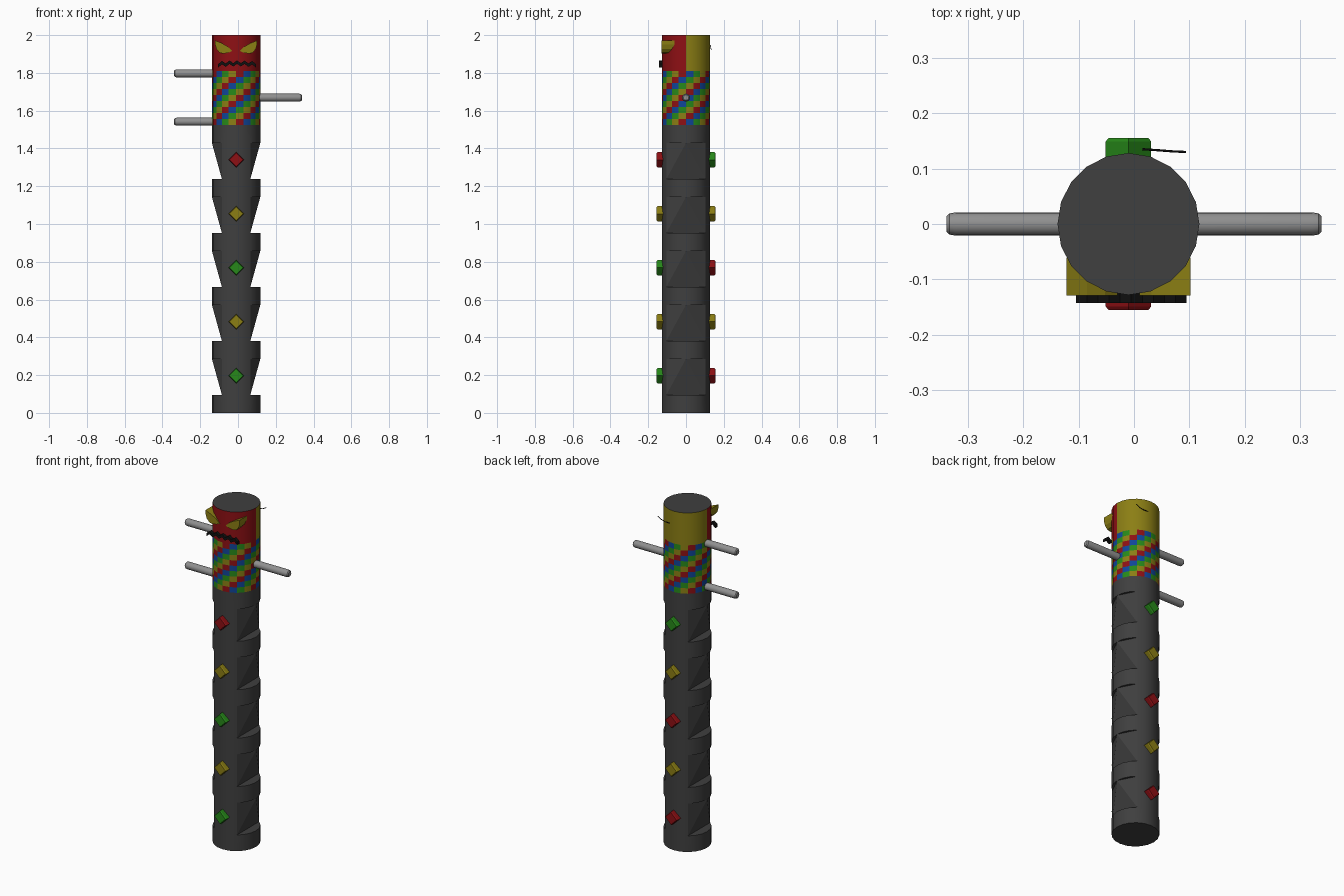
import bpy, bmesh, math
from mathutils import Vector

cube = bpy.data.objects.get("Cube")
if cube:
    bpy.data.objects.remove(cube)

CX, R, SIDES, U = -0.01, 0.128, 20, 2 / 21   # axis, radius, facets, height module


def material(name, rgb):
    m = bpy.data.materials.new(name)
    m.use_nodes = True
    m.diffuse_color = (*rgb, 1)
    m.node_tree.nodes["Principled BSDF"].inputs["Base Color"].default_value = (*rgb, 1)
    return m


GREY = material("dark_grey", (0.05, 0.05, 0.05))
STEEL = material("light_grey", (0.28, 0.28, 0.28))
RED = material("red", (0.27, 0.005, 0.007))
YELLOW = material("yellow", (0.26, 0.21, 0.007))
GREEN = material("green", (0.02, 0.25, 0.01))
BLUE = material("blue", (0.005, 0.06, 0.32))
BLACK = material("black", (0.005, 0.005, 0.005))


def finish(name, bm, mats, smooth=True):
    bmesh.ops.remove_doubles(bm, verts=bm.verts, dist=1e-5)
    bmesh.ops.recalc_face_normals(bm, faces=bm.faces)
    me = bpy.data.meshes.new(name)
    bm.to_mesh(me)
    bm.free()
    for m in mats:
        me.materials.append(m)
    ob = bpy.data.objects.new(name, me)
    bpy.context.collection.objects.link(ob)
    if smooth:
        bpy.ops.object.select_all(action='DESELECT')
        ob.select_set(True)
        bpy.context.view_layer.objects.active = ob
        bpy.ops.object.shade_smooth_by_angle(angle=math.radians(25))
    return ob


def rim(i, z):
    a = math.tau * i / SIDES
    return Vector((CX + R * math.cos(a), R * math.sin(a), z))


def face(bm, pts, mat=0):
    f = bm.faces.new([bm.verts.new(p) for p in pts])
    f.material_index = mat


def wall(bm, z0, z1, sides=range(SIDES), rule=lambda i: 0):
    for i in sides:
        face(bm, [rim(i, z0), rim(i + 1, z0), rim(i + 1, z1), rim(i, z1)], rule(i))


# Shaft with five tapered notches on each side
bm = bmesh.new()
face(bm, [rim(i, 0) for i in range(SIDES)])
for n in range(5):
    z0, z1 = (3 * n + 1) * U, (3 * n + 3) * U
    wall(bm, z0 - U, z0)
    wall(bm, z0, z1, [3, 4, 5, 6, 13, 14, 15, 16])
    for mid in (0, SIDES // 2):
        a, b = mid - 3, mid + 3
        tip = rim(mid, z1)
        face(bm, [rim(i, z0) for i in range(a, b + 1)])
        face(bm, [rim(a, z0), rim(b, z0), tip])
        face(bm, [rim(a, z0), tip, rim(a, z1)])
        face(bm, [rim(b, z0), rim(b, z1), tip])
        face(bm, [rim(i, z1) for i in range(a, mid + 1)])
        face(bm, [rim(i, z1) for i in range(mid, b + 1)])
wall(bm, 15 * U, 16 * U)
finish("shaft", bm, [GREY])

# Mosaic band with diagonal colours
bm = bmesh.new()
for row in range(9):
    z = 16 * U + row * U / 3
    wall(bm, z, z + U / 3, rule=lambda i: (i - row) % 4)
finish("mosaic_band", bm, [BLUE, GREEN, YELLOW, RED])

# Head, red in front and yellow behind
bm = bmesh.new()
wall(bm, 19 * U, 2, rule=lambda i: 0 if i >= SIDES // 2 else 1)
face(bm, [rim(i, 2) for i in range(SIDES)], 2)
finish("head", bm, [RED, YELLOW, GREY])


def loft(name, rings, mat, smooth=False):
    bm = bmesh.new()
    for r0, r1 in zip(rings, rings[1:]):
        for i in range(len(r0)):
            j = (i + 1) % len(r0)
            face(bm, [r0[i], r0[j], r1[j], r1[i]])
    face(bm, rings[0])
    face(bm, rings[-1])
    return finish(name, bm, [mat], smooth)


# Diamond studs on front and back
def diamond(s, y, z):
    return [(CX + s, y, z), (CX, y, z + s), (CX - s, y, z), (CX, y, z - s)]


studs = {"front": (-1, [GREEN, YELLOW, GREEN, YELLOW, RED]),
         "back": (1, [RED, YELLOW, RED, YELLOW, GREEN])}
for side, (d, colours) in studs.items():
    for n, mat in enumerate(colours):
        z = 0.197 + 3 * U * n
        loft(f"{side}_stud_{n + 1}", [diamond(s, d * y, z) for s, y in
             ((0.041, 0.1), (0.041, 0.149), (0.036, 0.155))], mat)


# Pegs with rounded ends
def peg(name, d, z):
    def ring(x, r):
        return [(d * x, r * math.cos(math.tau * k / 16), z + r * math.sin(math.tau * k / 16))
                for k in range(16)]
    loft(name, [ring(x, r) for x, r in
         ((0.09, 0.021), (0.322, 0.021), (0.333, 0.019), (0.338, 0.014))], STEEL, True)


peg("right_peg_upper", -1, 1.797)
peg("right_peg_lower", -1, 1.542)
peg("left_peg", 1, 1.669)

# Angry eyes, extruded forward from the head
eye = [(0.112, 1.972), (0.075, 1.957), (0.042, 1.938), (0.02, 1.916), (0.04, 1.907),
       (0.068, 1.902), (0.088, 1.907), (0.104, 1.926), (0.111, 1.95)]
for name, d in (("right_eye", -1), ("left_eye", 1)):
    loft(name, [[(CX + d * x, y, z) for x, z in eye] for y in (-0.06, -0.129)], YELLOW)

# Zigzag mouth
xs = [-0.1 + 0.02 * k for k in range(11)]
centre = [(CX + x + 0.005, 1.85 + (0.007 if k % 2 else -0.007) - 0.5 * x * x)
          for k, x in enumerate(xs)]
bm = bmesh.new()
h, front, back = 0.009, -0.143, -0.124
for (x0, z0), (x1, z1) in zip(centre, centre[1:]):
    for y in (front, back):
        face(bm, [(x0, y, z0 - h), (x1, y, z1 - h), (x1, y, z1 + h), (x0, y, z0 + h)])
    for s in (-h, h):
        face(bm, [(x0, front, z0 + s), (x1, front, z1 + s), (x1, back, z1 + s), (x0, back, z0 + s)])
for x, z in (centre[0], centre[-1]):
    face(bm, [(x, front, z - h), (x, front, z + h), (x, back, z + h), (x, back, z - h)])
finish("mouth", bm, [BLACK], False)

# Thin curved wisp behind the head
path = [(0.093, 0.13, 1.945), (0.07, 0.131, 1.932), (0.045, 0.133, 1.926), (0.015, 0.135, 1.926)]
curve = bpy.data.curves.new("back_wisp", 'CURVE')
curve.dimensions = '3D'
curve.bevel_depth = 0.002
curve.bevel_resolution = 1
spline = curve.splines.new('POLY')
spline.points.add(len(path) - 1)
for p, co in zip(spline.points, path):
    p.co = (*co, 1)
curve.materials.append(BLACK)
bpy.context.collection.objects.link(bpy.data.objects.new("back_wisp", curve))
